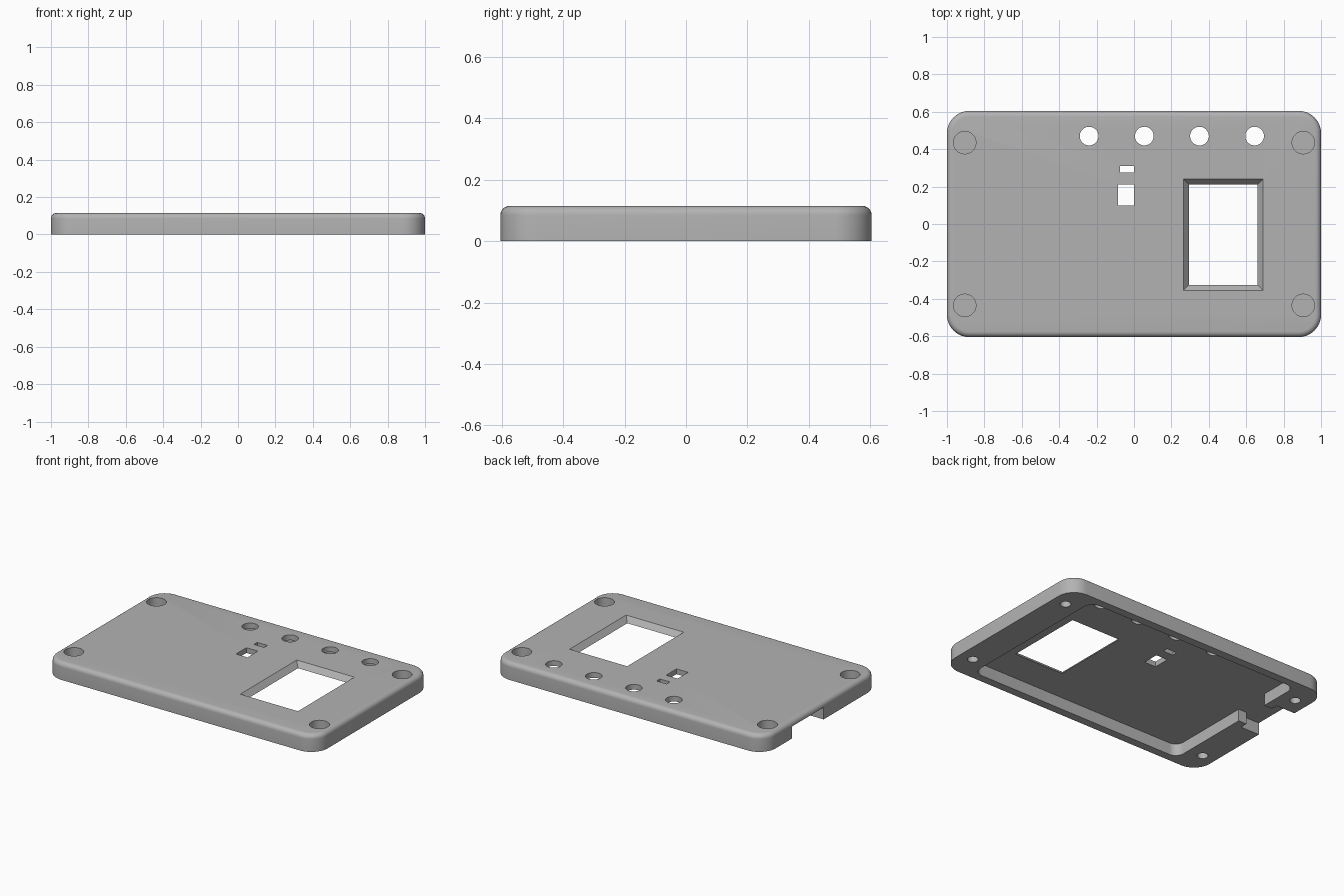
import bpy, bmesh
from mathutils import Matrix, Vector

if "Cube" in bpy.data.objects:
    bpy.data.objects.remove(bpy.data.objects["Cube"])

HEIGHT = 0.115
CEILING = 0.08
OVER = 0.2

grey = bpy.data.materials.new("matte grey")
grey.use_nodes = True
grey.diffuse_color = (0.45, 0.45, 0.45, 1)
grey.node_tree.nodes["Principled BSDF"].inputs["Base Color"].default_value = grey.diffuse_color


def finish(bm, name):
    bmesh.ops.recalc_face_normals(bm, faces=bm.faces)
    mesh = bpy.data.meshes.new(name)
    bm.to_mesh(mesh)
    bm.free()
    mesh.materials.append(grey)
    obj = bpy.data.objects.new(name, mesh)
    bpy.context.collection.objects.link(obj)
    return obj


def box(name, x, y, z, corner=0, fillet=0):
    """Box from (min, max) ranges with rounded upright corners and a top fillet."""
    bm = bmesh.new()
    bmesh.ops.create_cube(bm, size=1)
    for v in bm.verts:
        v.co = Vector([sum(r) / 2 + c * (r[1] - r[0]) for r, c in zip((x, y, z), v.co)])
    if corner:
        upright = [e for e in bm.edges if abs(e.verts[0].co.z - e.verts[1].co.z) > 0.01]
        bmesh.ops.bevel(bm, geom=upright, offset=corner, segments=10, profile=0.5, affect='EDGES')
    if fillet:
        rim = [e for e in bm.edges if all(v.co.z > z[1] - 0.001 for v in e.verts)]
        bmesh.ops.bevel(bm, geom=rim, offset=fillet, segments=6, profile=0.5, affect='EDGES')
    return finish(bm, name)


def cylinder(name, x, y, radius, z):
    bm = bmesh.new()
    bmesh.ops.create_cone(bm, cap_ends=True, segments=40, radius1=radius, radius2=radius,
                          depth=z[1] - z[0], matrix=Matrix.Translation((x, y, sum(z) / 2)))
    return finish(bm, name)


def cut(target, cutter):
    cutter.hide_render = True
    mod = target.modifiers.new("cut", 'BOOLEAN')
    mod.operation = 'DIFFERENCE'
    mod.solver = 'EXACT'
    mod.object = cutter
    bpy.context.view_layer.objects.active = target
    bpy.ops.object.modifier_apply(modifier=mod.name)
    bpy.data.objects.remove(cutter)


# Rounded cover, hollowed from below
cover = box("case_cover", (-1, 1), (-0.605, 0.605), (0, HEIGHT), 0.12, 0.03)
cut(cover, box("cavity", (-0.8, 0.8), (-0.55, 0.55), (-OVER, CEILING), 0.06))

# Stepped connector notch in the right end wall
cut(cover, box("notch_inner", (-0.95, -0.75), (0.03, 0.27), (-OVER, CEILING)))
cut(cover, box("notch_outer", (-1.2, -0.86), (-0.02, 0.315), (-OVER, CEILING)))

# Screen window with sloping sides
window = box("window", (0.295, 0.66), (-0.325, 0.21), (0, HEIGHT))
for v in window.data.vertices:
    if v.co.z > CEILING:
        v.co.x += 0.03 if v.co.x > 0.5 else -0.03
        v.co.y += 0.03 if v.co.y > 0 else -0.03
    # stretch the sloping sides past both faces of the plate
bm = bmesh.new()
bm.from_mesh(window.data)
bottom = [v for v in bm.verts if v.co.z < CEILING]
for v in bottom:
    v.co.z = CEILING
for face in list(bm.faces):
    side = face.normal.z
    if abs(side) > 0.9:
        new = bmesh.ops.extrude_face_region(bm, geom=[face])["geom"]
        step = 0.02 if side > 0 else -0.02
        bmesh.ops.translate(bm, verts=[g for g in new if isinstance(g, bmesh.types.BMVert)],
                            vec=(0, 0, step))
        bmesh.ops.delete(bm, geom=[face], context='FACES_ONLY')
bmesh.ops.recalc_face_normals(bm, faces=bm.faces)
bm.to_mesh(window.data)
bm.free()
cut(cover, window)

# Switch and indicator slots
cut(cover, box("switch_slot", (-0.085, 0), (0.1, 0.21), (0.04, OVER)))
cut(cover, box("indicator_slot", (-0.075, 0), (0.275, 0.31), (0.04, OVER)))

# Row of button holes
for i in range(4):
    cut(cover, cylinder("button_hole", -0.24 + 0.295 * i, 0.47, 0.05, (0.04, OVER)))

# Blind screw recesses above and pilot holes below at each corner
for sx in (-1, 1):
    for sy in (-1, 1):
        cut(cover, cylinder("screw_recess", sx * 0.905, sy * 0.435, 0.06, (0.055, OVER)))
        cut(cover, cylinder("pilot_hole", sx * 0.905, sy * 0.435, 0.033, (-OVER, 0.045)))

bpy.ops.object.select_all(action='DESELECT')
cover.select_set(True)
bpy.context.view_layer.objects.active = cover
bpy.ops.object.shade_smooth_by_angle(angle=0.6)
